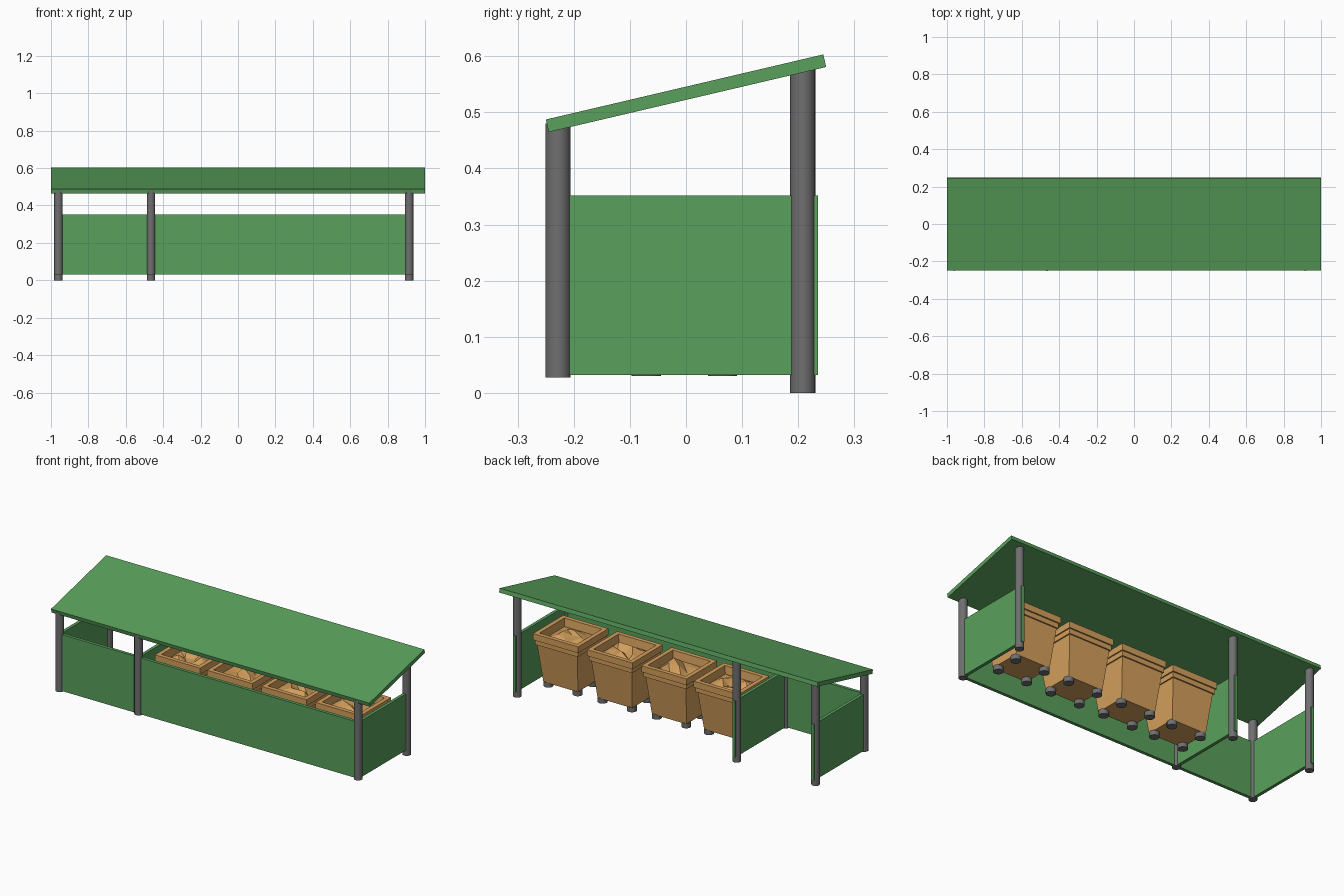
import bpy, bmesh, math, random
from mathutils import Matrix

random.seed(4)
if "Cube" in bpy.data.objects:
    bpy.data.objects.remove(bpy.data.objects["Cube"])


def material(name, rgb):
    m = bpy.data.materials.new(name)
    m.use_nodes = True
    m.diffuse_color = (*rgb, 1)
    m.node_tree.nodes["Principled BSDF"].inputs["Base Color"].default_value = (*rgb, 1)
    return m


GREEN = material("painted green", (0.10, 0.35, 0.105))
GREY = material("metal grey", (0.16, 0.16, 0.16))
TAN = material("tan plastic", (0.66, 0.35, 0.11))


def finish(name, bm, mat, smooth=False):
    bmesh.ops.recalc_face_normals(bm, faces=bm.faces)
    mesh = bpy.data.meshes.new(name)
    bm.to_mesh(mesh)
    bm.free()
    mesh.materials.append(mat)
    ob = bpy.data.objects.new(name, mesh)
    bpy.context.collection.objects.link(ob)
    if smooth:
        bpy.ops.object.select_all(action='DESELECT')
        ob.select_set(True)
        bpy.context.view_layer.objects.active = ob
        bpy.ops.object.shade_smooth_by_angle()
    return ob


def box(name, lo, hi, mat):
    bm = bmesh.new()
    size = [b - a for a, b in zip(lo, hi)]
    mid = [(a + b) / 2 for a, b in zip(lo, hi)]
    bmesh.ops.create_cube(bm, size=1, matrix=Matrix.Translation(mid) @ Matrix.Diagonal((*size, 1)))
    return finish(name, bm, mat)


def cylinder(name, x, y, z0, z1, r, mat, sides=24):
    bm = bmesh.new()
    bmesh.ops.create_cone(bm, cap_ends=True, segments=sides, radius1=r, radius2=r,
                          depth=z1 - z0, matrix=Matrix.Translation((x, y, (z0 + z1) / 2)))
    return finish(name, bm, mat, True)


# Sloping roof slab
roof = box("roof", (-1, -0.254, -0.0115), (1, 0.254, 0.0115), GREEN)
roof.location = (0, 0, 0.534)
roof.rotation_euler.x = math.radians(13.2)

# Posts in three rows, each with a side wall between them
FRONT, BACK = -0.228, 0.208
for tag, x in (("right", -0.96), ("middle", -0.465), ("left", 0.915)):
    cylinder(tag + "_front_post", x, FRONT, 0.027, 0.48, 0.0225, GREY)
    cylinder(tag + "_back_post", x, BACK, 0, 0.58, 0.0225, GREY)
    box(tag + "_wall", (x - 0.009, FRONT, 0.032), (x + 0.009, 0.235, 0.352), GREEN)

# Long front wall
box("front_wall", (-0.96, FRONT - 0.009, 0.032), (0.915, FRONT + 0.009, 0.352), GREEN)


def bin_body(name, cx, cy):
    """Tapered open container: stacked rectangular rings, with a stepped rim."""
    rings = [(0.108, 0.09, 0.055), (0.128, 0.12, 0.275), (0.135, 0.128, 0.275),
             (0.135, 0.128, 0.302), (0.142, 0.136, 0.302), (0.142, 0.136, 0.338),
             (0.118, 0.112, 0.338), (0.112, 0.106, 0.285)]
    bm = bmesh.new()
    loops = [[bm.verts.new((cx + sx * hx, cy + sy * hy, z))
              for sx, sy in ((-1, -1), (1, -1), (1, 1), (-1, 1))] for hx, hy, z in rings]
    for a, b in zip(loops, loops[1:]):
        for i in range(4):
            j = (i + 1) % 4
            bm.faces.new((a[i], a[j], b[j], b[i]))
    bm.faces.new(loops[0])
    bm.faces.new(loops[-1])
    finish(name, bm, TAN)


def bin_contents(name, cx, cy):
    """Faceted, uneven heap inside the rim."""
    bm = bmesh.new()
    bmesh.ops.create_grid(bm, x_segments=4, y_segments=4, size=1)
    bmesh.ops.triangulate(bm, faces=bm.faces)
    for v in bm.verts:
        inner = max(abs(v.co.x), abs(v.co.y)) < 0.9
        shift = 0.015 if inner else 0
        v.co = (cx + v.co.x * 0.112 + random.uniform(-shift, shift),
                cy + v.co.y * 0.106 + random.uniform(-shift, shift),
                0.293 + (random.uniform(0, 0.04) if inner else 0))
    finish(name, bm, TAN)


# Row of four wheeled bins
for n, cx in enumerate((0.727, 0.386, 0.045, -0.283), 1):
    cy = -0.003
    bin_body(f"bin_{n}", cx, cy)
    bin_contents(f"bin_{n}_contents", cx, cy)
    for k, (sx, sy) in enumerate(((-1, -1), (1, -1), (1, 1), (-1, 1)), 1):
        cylinder(f"bin_{n}_foot_{k}", cx + sx * 0.092, cy + sy * 0.068,
                 0.03, 0.058, 0.026, GREY, 16)
